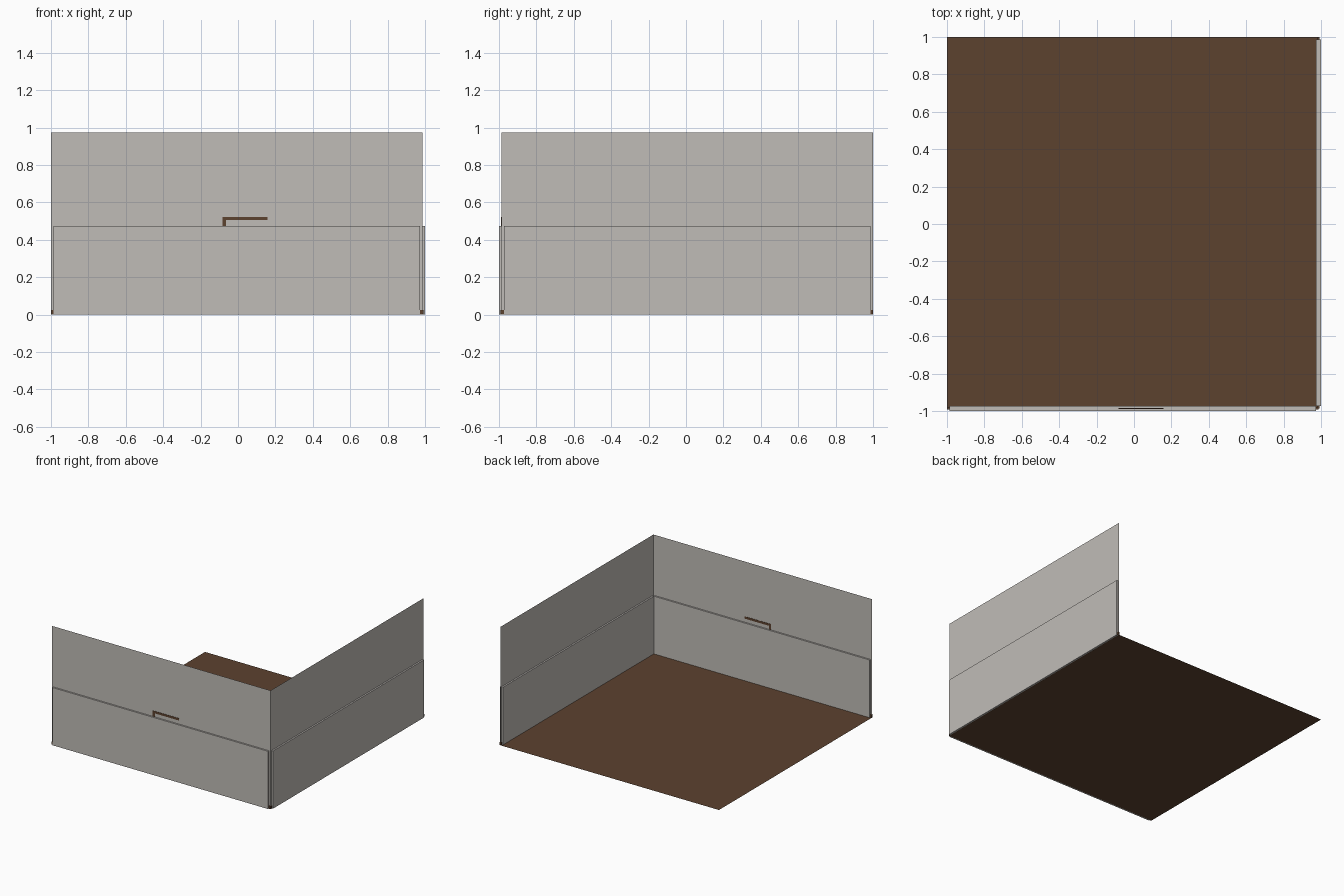
import bpy

if "Cube" in bpy.data.objects:
    bpy.data.objects.remove(bpy.data.objects["Cube"])


def material(name, rgb):
    m = bpy.data.materials.new(name)
    m.diffuse_color = (*rgb, 1)
    m.use_nodes = True
    m.node_tree.nodes["Principled BSDF"].inputs["Base Color"].default_value = m.diffuse_color
    return m


GREY = material("warm_grey", (0.53, 0.505, 0.475))
BROWN = material("wood_brown", (0.108, 0.054, 0.028))


def mesh(name, verts, faces, mat):
    me = bpy.data.meshes.new(name)
    me.from_pydata(verts, [], faces)
    me.materials.append(mat)
    ob = bpy.data.objects.new(name, me)
    bpy.context.collection.objects.link(ob)
    return ob


def box(name, x, y, z, mat):
    verts = [(a, b, c) for a in x for b in y for c in z]
    faces = [(0, 1, 3, 2), (4, 6, 7, 5), (0, 4, 5, 1),
             (2, 3, 7, 6), (0, 2, 6, 4), (1, 5, 7, 3)]
    return mesh(name, verts, faces, mat)


W = 0.987          # wall centre plane
HEIGHT = 0.973     # wall top
PANEL_TOP = 0.475  # lower panel top
T = 0.013          # half thickness of the lower panel
S = 0.006          # half thickness of the skirting

# Floor sheet
mesh("floor", [(-1, -W, 0), (W, -W, 0), (W, 1, 0), (-1, 1, 0)],
     [(0, 1, 2, 3)], BROWN)

# Thin walls
mesh("front_wall", [(-1, -W, 0), (W, -W, 0), (W, -W, HEIGHT), (-1, -W, HEIGHT)],
     [(0, 1, 2, 3)], GREY)
mesh("right_wall", [(W, -W, 0), (W, 1, 0), (W, 1, HEIGHT), (W, -W, HEIGHT)],
     [(0, 1, 2, 3)], GREY)

# Thicker lower panels, straddling each wall
box("front_lower_panel", (-W, W - T), (-W - T, -W + T), (0.001, PANEL_TOP), GREY)
box("right_lower_panel", (W - T, W + T), (-W + T, W), (0.001, PANEL_TOP), GREY)

# Skirting strips showing only at the panel ends
box("front_skirting", (-1, W), (-W - S, -W + S), (0.002, 0.025), BROWN)
box("right_skirting", (W - S, W + S), (-W, 1), (0.002, 0.025), BROWN)

# Flat L-shaped rail on the front wall
outline = [(-0.083, PANEL_TOP), (-0.063, PANEL_TOP), (-0.063, 0.505),
           (0.157, 0.505), (0.157, 0.523), (-0.083, 0.523)]
n = len(outline)
verts = [(x, -W + d, z) for d in (-0.002, 0.002) for x, z in outline]
faces = [tuple(range(n)), tuple(reversed(range(n, 2 * n)))]
faces += [(i, i + n, (i + 1) % n + n, (i + 1) % n) for i in range(n)]
mesh("wall_rail", verts, faces, BROWN)
